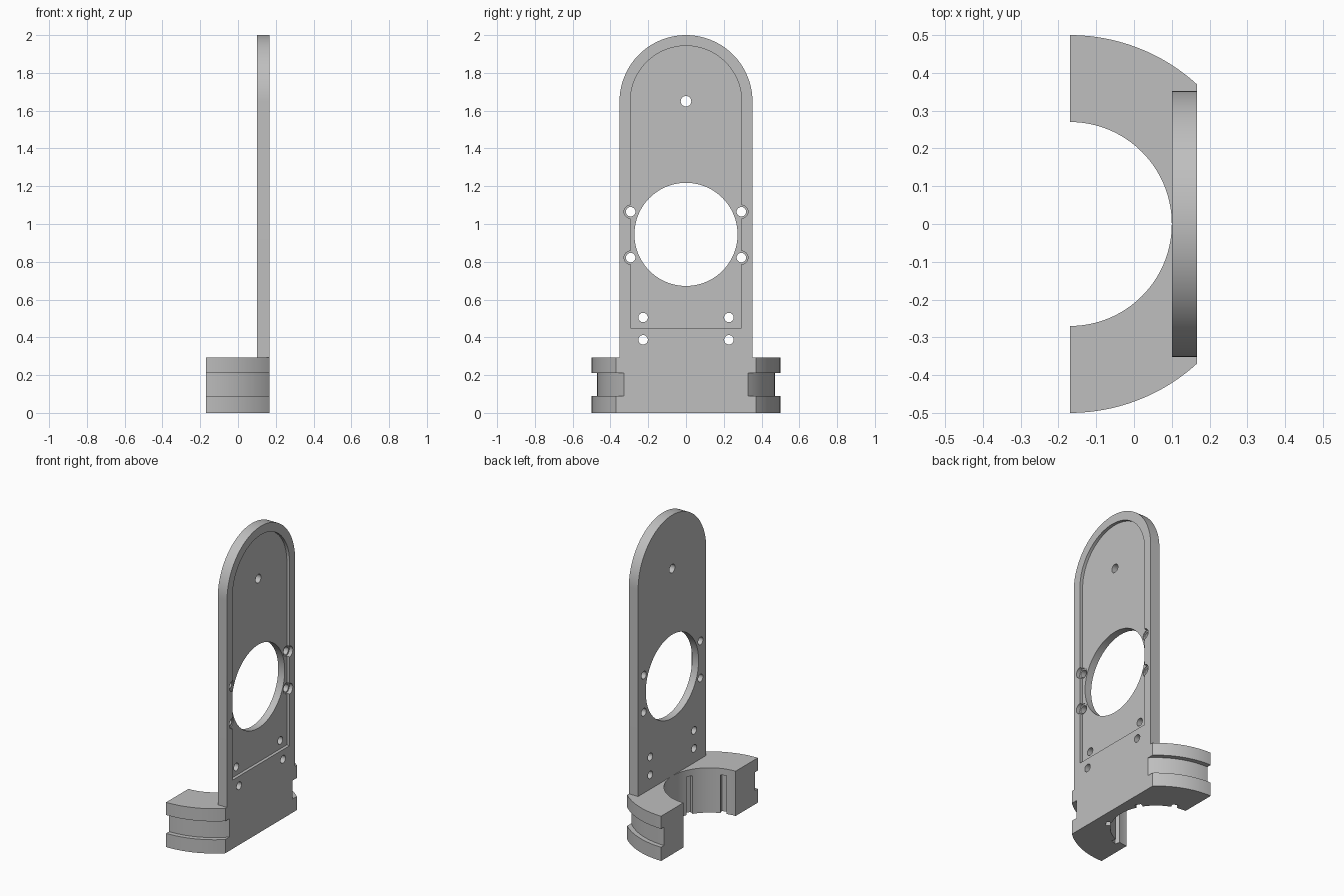
import bpy, bmesh
from math import sin, cos, acos, radians, degrees
from mathutils import Vector, Matrix

cube = bpy.data.objects.get("Cube")
if cube:
    bpy.data.objects.remove(cube, do_unlink=True)

grey = bpy.data.materials.new("plain grey")
grey.use_nodes = True
grey.diffuse_color = (0.52, 0.52, 0.52, 1)
grey.node_tree.nodes["Principled BSDF"].inputs["Base Color"].default_value = grey.diffuse_color

BACK, FACE = -0.17, 0.167        # open side and flat mounting face
PLATE_X, PLATE_R = 0.10, 0.352
BASE_H, ARCH_Z = 0.293, 1.648
OUTER, GROOVE, BORE = 0.50, 0.47, 0.27


def arc(cx, cy, r, a, b, n=32):
    """Points along an arc, angles in degrees."""
    angles = [radians(a + (b - a) * i / n) for i in range(n + 1)]
    return [(cx + r * cos(t), cy + r * sin(t)) for t in angles]


def prism(name, points, low, high, axis="Z"):
    """Extrude an outline along Z (outline in xy) or X (outline in yz)."""
    bm = bmesh.new()
    place = (lambda p: (p[0], p[1], low)) if axis == "Z" else (lambda p: (low, p[0], p[1]))
    face = bm.faces.new([bm.verts.new(place(p)) for p in points])
    side = bmesh.ops.extrude_face_region(bm, geom=[face])["geom"]
    shift = Vector((0, 0, high - low)) if axis == "Z" else Vector((high - low, 0, 0))
    bmesh.ops.translate(bm, vec=shift, verts=[v for v in side if isinstance(v, bmesh.types.BMVert)])
    bmesh.ops.recalc_face_normals(bm, faces=bm.faces)
    mesh = bpy.data.meshes.new(name)
    bm.to_mesh(mesh)
    bm.free()
    mesh.materials.append(grey)
    obj = bpy.data.objects.new(name, mesh)
    bpy.context.collection.objects.link(obj)
    return obj


def activate(obj):
    bpy.ops.object.select_all(action="DESELECT")
    obj.select_set(True)
    bpy.context.view_layer.objects.active = obj


def cut(obj, cutter):
    activate(obj)
    mod = obj.modifiers.new("cut", "BOOLEAN")
    mod.operation, mod.solver, mod.object = "DIFFERENCE", "EXACT", cutter
    bpy.ops.object.modifier_apply(modifier=mod.name)
    bpy.data.objects.remove(cutter, do_unlink=True)


def drill(obj, y, z, r, low=0.0, high=0.3, n=32):
    cut(obj, prism("drill", arc(y, z, r, 0, 360, n)[:-1], low, high, "X"))


# Half-ring base, flattened where it meets the plate face
trim = degrees(acos((FACE - BACK) / OUTER))
outline = (arc(BACK, 0, OUTER, -90, -trim) + arc(BACK, 0, OUTER, trim, 90)
           + arc(BACK, 0, BORE, 90, -90, 64))
base = prism("half_ring_base", outline, 0, BASE_H)

# Groove around the outside
band = arc(BACK, 0, GROOVE, -100, 100, 96) + arc(BACK, 0, 0.7, 100, -100, 96)
cut(base, prism("groove_cutter", band, 0.09, 0.21))

# Blind slots in the bore, open below
for angle in (-73, -29, 29, 73):
    slot = prism("slot_cutter", [(0.2, -0.02), (0.3, -0.02), (0.3, 0.02), (0.2, 0.02)], -0.1, 0.25)
    slot.data.transform(Matrix.Translation((BACK, 0, 0)) @ Matrix.Rotation(radians(angle), 4, "Z"))
    cut(base, slot)

# Upright plate with a round top
plate = prism("upright_plate",
              [(-PLATE_R, BASE_H), (PLATE_R, BASE_H)] + arc(0, ARCH_Z, PLATE_R, 0, 180, 64),
              PLATE_X, FACE, "X")

# Shallow arched recess
floor = FACE - 0.02
cut(plate, prism("recess_cutter",
                 [(-0.295, 0.45), (0.295, 0.45)] + arc(0, ARCH_Z, 0.295, 0, 180, 64),
                 floor, 0.3, "X"))

# Large opening and screw holes
drill(plate, 0, 0.945, 0.273, n=96)
drill(plate, 0, 1.65, 0.028)
for side in (-1, 1):
    for z in (0.822, 1.065):
        drill(plate, side * 0.293, z, 0.035, low=floor - 0.005)
        drill(plate, side * 0.293, z, 0.025)
    for z in (0.387, 0.505):
        drill(plate, side * 0.227, z, 0.025)

for obj in (base, plate):
    activate(obj)
    bpy.ops.object.shade_smooth_by_angle(angle=radians(30))
